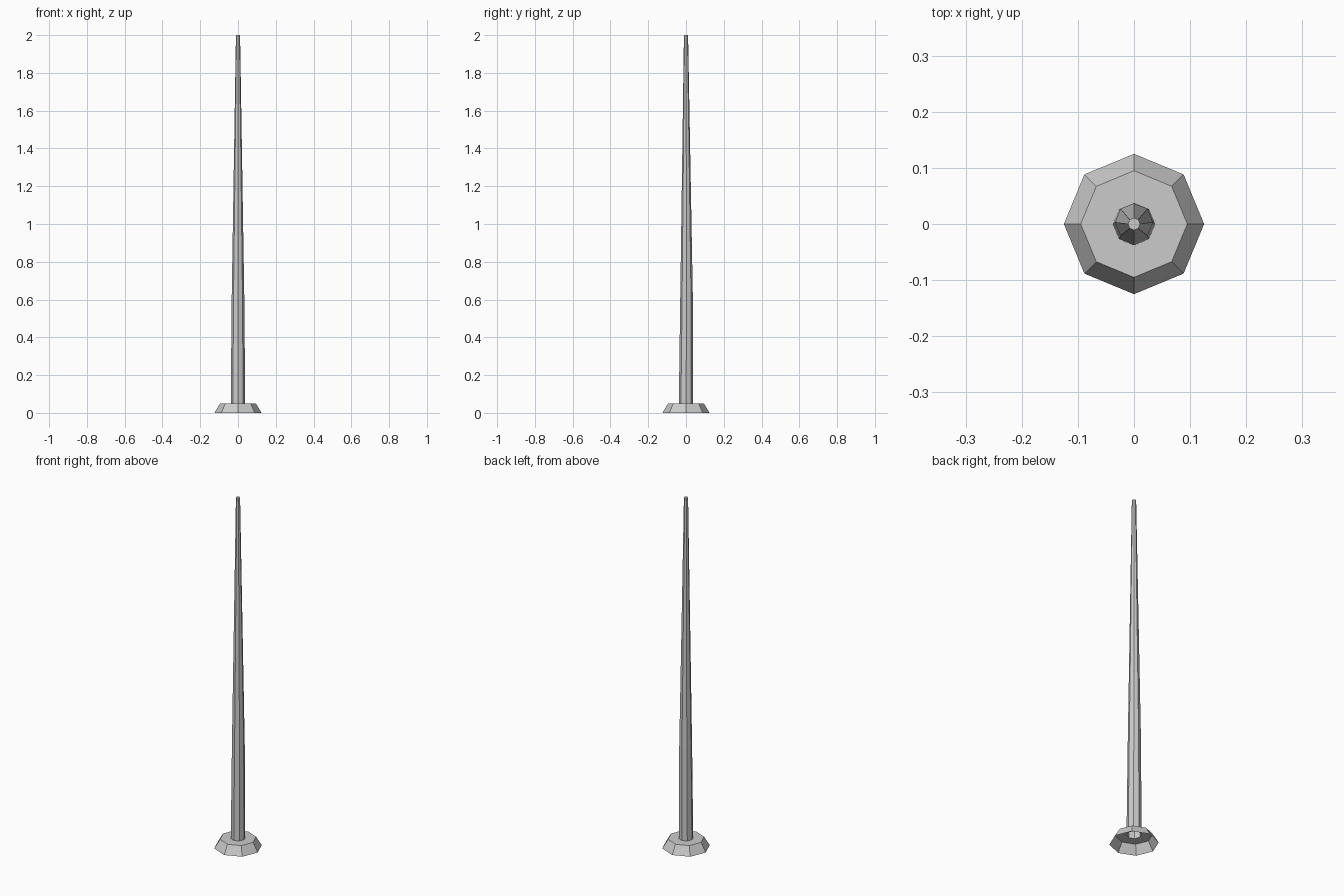
import bpy, bmesh
from math import cos, sin, pi

if "Cube" in bpy.data.objects:
    bpy.data.objects.remove(bpy.data.objects["Cube"])

SIDES = 8


def lathe(name, rings, cap_top=False):
    """Skin octagonal rings given as (radius, z, y offset), bottom left open."""
    bm = bmesh.new()
    loops = []
    for r, z, dy in rings:
        loops.append([bm.verts.new((r * cos(2 * pi * i / SIDES),
                                    r * sin(2 * pi * i / SIDES) + dy, z))
                      for i in range(SIDES)])
    for a, b in zip(loops, loops[1:]):
        for i in range(SIDES):
            j = (i + 1) % SIDES
            bm.faces.new((a[i], a[j], b[j], b[i]))
    if cap_top:
        bm.faces.new(loops[-1])
    bm.normal_update()
    mesh = bpy.data.meshes.new(name)
    bm.to_mesh(mesh)
    bm.free()
    obj = bpy.data.objects.new(name, mesh)
    bpy.context.collection.objects.link(obj)
    return obj


# Hollow bevelled foot with a hole where the pole rises
lathe("base", [(0.125, 0, 0), (0.095, 0.05, 0), (0.038, 0.05, 0)])

# Tapered pole, very slightly bowed towards the back
lathe("pole", [(0.038, 0.05, 0), (0.034, 0.57, 0.003), (0.011, 2.0, 0)], cap_top=True)
